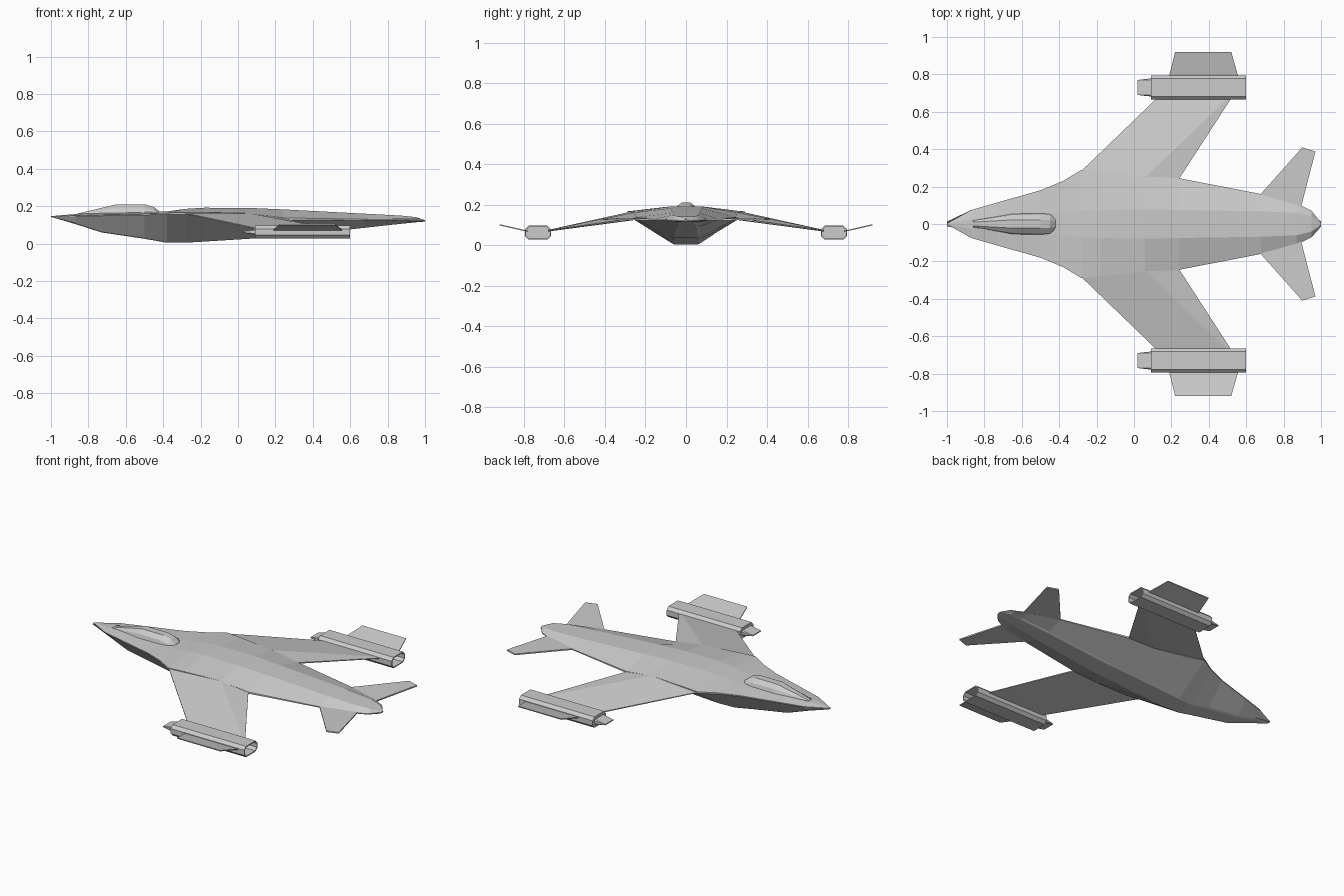
import bpy, bmesh


def make(name, verts, faces, mirror=False):
    me = bpy.data.meshes.new(name)
    me.from_pydata(verts, [], faces)
    bm = bmesh.new()
    bm.from_mesh(me)
    bmesh.ops.remove_doubles(bm, verts=bm.verts, dist=0.0004)
    bmesh.ops.recalc_face_normals(bm, faces=bm.faces)
    bm.to_mesh(me)
    bm.free()
    ob = bpy.data.objects.new(name, me)
    bpy.context.collection.objects.link(ob)
    if mirror:
        m = ob.modifiers.new("mirror", "MIRROR")
        m.use_axis = (False, True, False)
        m.use_mirror_merge = False
    return ob


def loft(name, rings, mirror=False):
    n = len(rings[0])
    verts = [p for r in rings for p in r]
    faces = [(i * n + j, i * n + (j + 1) % n, (i + 1) * n + (j + 1) % n, (i + 1) * n + j)
             for i in range(len(rings) - 1) for j in range(n)]
    faces += [tuple(range(n)), tuple(range(len(verts) - n, len(verts)))]
    return make(name, verts, faces, mirror)


def sym_ring(x, half):
    """Closed ring from a top-to-bottom half profile of (y, z)."""
    return [(x, y, z) for y, z in half] + [(x, -y, z) for y, z in reversed(half)]


# Fuselage: x, chine half width, chine upper z, chine lower z,
# top half width, top z, keel half width, keel z
stations = [
    (-1.00, 0.002, 0.146, 0.144, 0.001, 0.147, 0.001, 0.143),
    (-0.87, 0.075, 0.150, 0.146, 0.025, 0.158, 0.025, 0.105),
    (-0.73, 0.115, 0.154, 0.149, 0.040, 0.163, 0.040, 0.060),
    (-0.50, 0.180, 0.160, 0.154, 0.055, 0.168, 0.052, 0.026),
    (-0.38, 0.230, 0.164, 0.156, 0.060, 0.172, 0.055, 0.005),
    (-0.28, 0.290, 0.167, 0.157, 0.070, 0.186, 0.060, 0.005),
    (-0.18, 0.280, 0.167, 0.142, 0.075, 0.192, 0.062, 0.011),
    (0.06, 0.255, 0.162, 0.125, 0.078, 0.191, 0.062, 0.026),
    (0.24, 0.245, 0.138, 0.128, 0.075, 0.183, 0.060, 0.036),
    (0.68, 0.160, 0.130, 0.124, 0.068, 0.160, 0.050, 0.085),
    (0.87, 0.110, 0.127, 0.121, 0.060, 0.150, 0.040, 0.106),
    (0.95, 0.070, 0.124, 0.119, 0.040, 0.142, 0.030, 0.114),
    (1.00, 0.006, 0.123, 0.120, 0.004, 0.126, 0.003, 0.118),
]
loft("fuselage", [sym_ring(x, [(tw, tz), (w, zu), (w, zl), (kw + 0.012, kz + 0.006 if x > -1 and x < 0.9 else kz), (kw, kz)])
                  for x, w, zu, zl, tw, tz, kw, kz in stations])

# Canopy: x, base half width, shoulder z, roof half width, roof z
canopy = [
    (-0.86, 0.018, 0.158, 0.010, 0.160),
    (-0.65, 0.055, 0.188, 0.022, 0.210),
    (-0.50, 0.060, 0.188, 0.022, 0.210),
    (-0.45, 0.056, 0.178, 0.020, 0.196),
    (-0.42, 0.038, 0.165, 0.016, 0.172),
]
loft("canopy", [sym_ring(x, [(rw, rz), (w * 0.85, sz), (w, 0.160), (w, 0.150)])
                for x, w, sz, rw, rz in canopy])

# Wings: thick root with a ridge running to the trailing tip
root = [(-0.28, 0.285, 0.163), (0.06, 0.25, 0.163), (0.24, 0.24, 0.136),
        (0.24, 0.24, 0.129), (0.06, 0.25, 0.125), (-0.28, 0.285, 0.158)]
tip = [(0.13, 0.68, 0.076), (0.51, 0.68, 0.076), (0.525, 0.68, 0.074),
       (0.525, 0.68, 0.070), (0.51, 0.68, 0.068), (0.13, 0.68, 0.070)]
loft("wing", [root, tip], True)


def plate(name, outline, t):
    loft(name, [[(x, y, z - t / 2) for x, y, z in outline],
                [(x, y, z + t / 2) for x, y, z in outline]], True)


# Winglets and tail fins
plate("winglet", [(0.185, 0.78, 0.069), (0.22, 0.92, 0.101),
                  (0.52, 0.92, 0.101), (0.56, 0.78, 0.069)], 0.006)
plate("tail_fin", [(0.66, 0.14, 0.127), (0.90, 0.41, 0.13),
                   (0.97, 0.387, 0.13), (0.885, 0.06, 0.125)], 0.008)


def box_ring(x, hw, hh, c):
    pts = [(hw, hh - c), (hw - c, hh), (c - hw, hh), (-hw, hh - c),
           (-hw, c - hh), (c - hw, -hh), (hw - c, -hh), (hw, c - hh)]
    return [(x, 0.73 + y, 0.0625 + z) for y, z in pts]


# Engine pods with hollow exhausts, and tapered front wedges
loft("engine_pod", [box_ring(0.09, 0.065, 0.034, 0.018), box_ring(0.60, 0.065, 0.034, 0.018),
                    box_ring(0.60, 0.059, 0.028, 0.016), box_ring(0.15, 0.059, 0.028, 0.016)], True)
loft("engine_wedge", [box_ring(0.02, 0.040, 0.003, 0.001), box_ring(0.06, 0.045, 0.010, 0.004),
                      box_ring(0.10, 0.049, 0.018, 0.008)], True)
